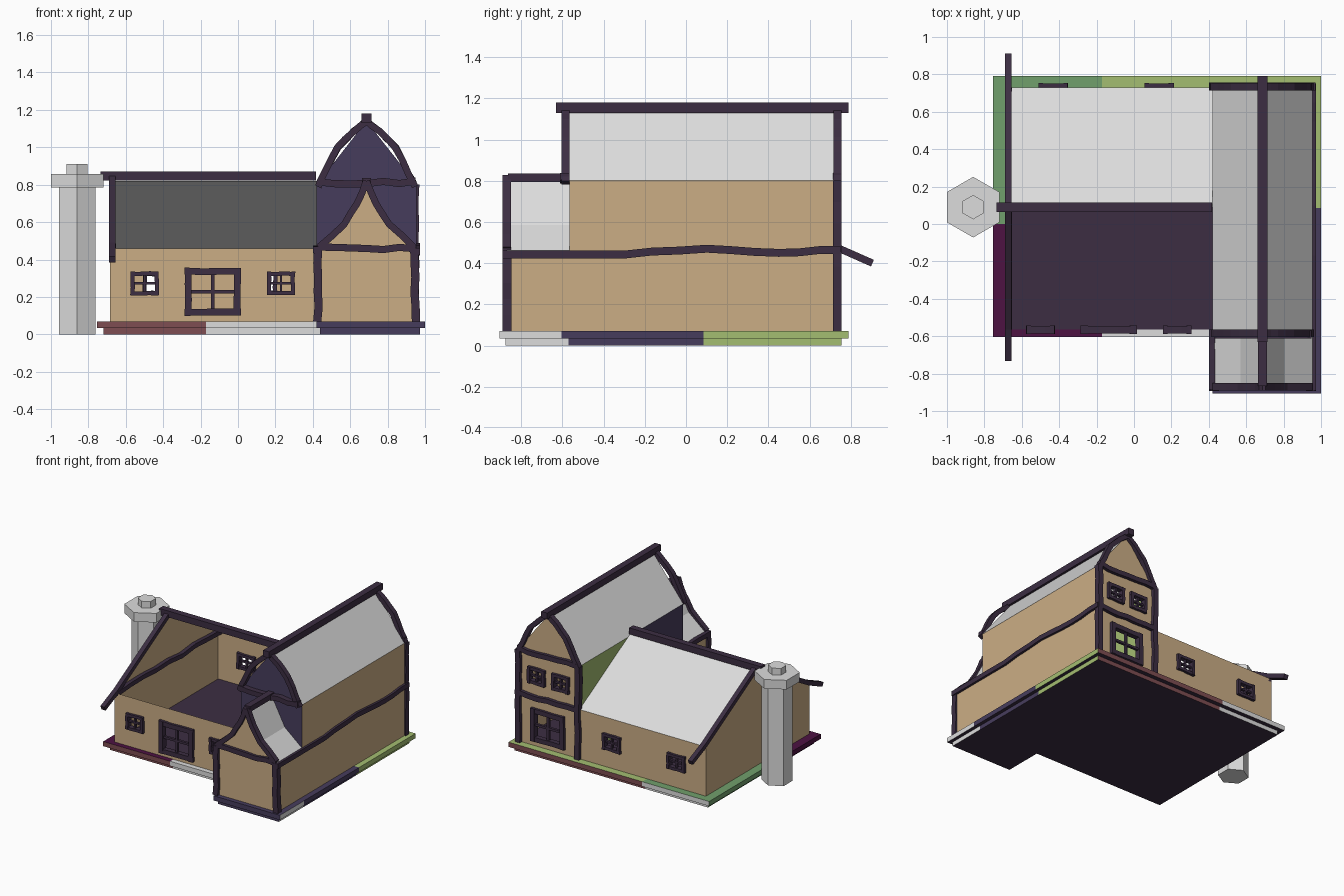
import bpy, random
from mathutils import Vector

if "Cube" in bpy.data.objects:
    bpy.data.objects.remove(bpy.data.objects["Cube"])

random.seed(4)

# ---- flat colours (linear) ----
COLOURS = {
    "tan_plaster": (0.60, 0.42, 0.235), "dark_timber": (0.045, 0.027, 0.055),
    "light_grey": (0.72, 0.72, 0.72), "blue_purple": (0.062, 0.046, 0.108),
    "yellow_green": (0.37, 0.51, 0.165), "mid_green": (0.165, 0.35, 0.15),
    "magenta": (0.075, 0.006, 0.055), "red_brown": (0.21, 0.075, 0.085),
}
MATS = {}
for n, c in COLOURS.items():
    MATS[n] = bpy.data.materials.new(n)
    MATS[n].diffuse_color = (*c, 1)
NAMES = list(COLOURS)
TAN, DARK, GREY, PURPLE, YGREEN, GREEN, MAGENTA, RED = NAMES


def make(name, verts, faces, mats, out=None):
    """Mesh object; faces turned towards out, mats is one name or one per face."""
    if out is not None:
        fixed = []
        for f in faces:
            a, b, c = (Vector(verts[i]) for i in f[:3])
            fixed.append(f if (b - a).cross(c - b).dot(Vector(out)) >= 0 else f[::-1])
        faces = fixed
    me = bpy.data.meshes.new(name)
    me.from_pydata([tuple(v) for v in verts], [], faces)
    used = [mats] if isinstance(mats, str) else sorted(set(mats))
    for m in used:
        me.materials.append(MATS[m])
    if not isinstance(mats, str):
        for p, m in zip(me.polygons, mats):
            p.material_index = used.index(m)
    ob = bpy.data.objects.new(name, me)
    bpy.context.collection.objects.link(ob)
    return ob


def place(axis, c, u, v):
    return (c, u, v) if axis == "x" else (u, c, v)


def wall(name, axis, c, u, v, sign, mat, holes=()):
    """Rectangular wall sheet with rectangular window openings."""
    us = sorted({*u, *(h[0] for h in holes), *(h[1] for h in holes)})
    vs = sorted({*v, *(h[2] for h in holes), *(h[3] for h in holes)})
    verts = [place(axis, c, a, b) for b in vs for a in us]
    faces, n = [], len(us)
    for j in range(len(vs) - 1):
        for i in range(n - 1):
            a, b = (us[i] + us[i + 1]) / 2, (vs[j] + vs[j + 1]) / 2
            if not any(h[0] < a < h[1] and h[2] < b < h[3] for h in holes):
                faces.append((j * n + i, j * n + i + 1, (j + 1) * n + i + 1, (j + 1) * n + i))
    make(name, verts, faces, mat, place(axis, sign, 0, 0))


def sheet(name, axis, c, pts, sign, mat):
    make(name, [place(axis, c, *p) for p in pts], [tuple(range(len(pts)))], mat,
         place(axis, sign, 0, 0))


def beam(name, pts, normal, w, d, wobble=0.0, steps=1):
    """Square timber swept along points; normal is the depth direction."""
    pts = [Vector(p) for p in pts]
    path = [a.lerp(b, k / steps) for a, b in zip(pts, pts[1:]) for k in range(steps)] + [pts[-1]]
    n = Vector(normal)
    verts, faces = [], []
    for i, p in enumerate(path):
        t = (path[min(i + 1, len(path) - 1)] - path[max(i - 1, 0)]).normalized()
        s = t.cross(n).normalized()
        p = p + s * random.uniform(-wobble, wobble)
        for a, b in ((-1, -1), (1, -1), (1, 1), (-1, 1)):
            verts.append(p + s * a * w / 2 + n * b * d / 2)
        if i:
            o = 4 * (i - 1)
            faces += [(o + k, o + (k + 1) % 4, o + 4 + (k + 1) % 4, o + 4 + k) for k in range(4)]
    e = len(verts) - 4
    faces += [(3, 2, 1, 0), (e, e + 1, e + 2, e + 3)]
    make(name, verts, faces, DARK)


def window(name, y, x0, x1, z0, z1, t, bar):
    """Timber frame with a cross bar; returns the opening."""
    a, b, c, d = x0 + t / 2, x1 - t / 2, z0 + t / 2, z1 - t / 2
    mx, mz = (a + b) / 2, (c + d) / 2
    N = (0, 1, 0)
    for i, z in enumerate((c, d)):
        beam(f"{name}_rail_{i}", [(x0, y, z), (x1, y, z)], N, t, 0.04, 0.003, 3)
    for i, x in enumerate((a, b)):
        beam(f"{name}_stile_{i}", [(x, y, z0), (x, y, z1)], N, t, 0.046, 0.003, 3)
    beam(name + "_cross_rail", [(a, y, mz), (b, y, mz)], N, bar, 0.02)
    beam(name + "_cross_stile", [(mx, y, c), (mx, y, d)], N, bar, 0.022)
    return (a, b, c, d)


# ---- L-shaped foundation, coloured by side and position ----
def slab_colour(side, x, y):
    if side == "bottom":
        return DARK
    if side == "front":
        return RED if x < -0.17 else GREY if x < 0.42 else PURPLE
    if side == "back":
        return GREY if x < -0.17 else RED
    if side == "right":
        return GREY if y < -0.6 else PURPLE if y < 0.085 else YGREEN
    if side == "left":
        return PURPLE if x > 0 else MAGENTA if y < 0 else GREEN
    if x > 0.42:
        return PURPLE if y < 0.085 else YGREEN
    if y > 0:
        return GREEN if x < -0.17 else YGREEN
    return MAGENTA if x < -0.17 else GREY


def slab(name, i, z0, z1):
    xs = [-0.755 + i, -0.17, 0.42 + i * 0.5, 1.0 - i * 0.8]
    ys = [-0.905 + i * 0.8, -0.605 + i, 0.0, 0.085, 0.79 - i]
    cells = {(a, b) for a in range(3) for b in range(4) if b or a == 2}
    verts, faces, mats = [], [], []

    def quad(side, a, b, pts):
        o = len(verts)
        verts.extend(pts)
        faces.append((o, o + 1, o + 2, o + 3))
        mats.append(slab_colour(side, (xs[a] + xs[a + 1]) / 2, (ys[b] + ys[b + 1]) / 2))

    for a, b in sorted(cells):
        x0, x1, y0, y1 = xs[a], xs[a + 1], ys[b], ys[b + 1]
        ring = [(x0, y0), (x1, y0), (x1, y1), (x0, y1)]
        quad("top", a, b, [(*p, z1) for p in ring])
        quad("bottom", a, b, [(*p, z0) for p in ring[::-1]])
        near = [("front", 0, -1), ("right", 1, 0), ("back", 0, 1), ("left", -1, 0)]
        for k, (side, da, db) in enumerate(near):
            if (a + da, b + db) not in cells:
                p, q = ring[k], ring[(k + 1) % 4]
                quad(side, a, b, [(*p, z0), (*q, z0), (*q, z1), (*p, z1)])
    make(name, verts, faces, mats)


slab("foundation_lower", 0.035, 0.0, 0.035)
slab("foundation_upper", 0.0, 0.033, 0.07)

# ---- dimensions ----
L, M, R = -0.685, 0.42, 0.955          # hall left, shared wall, wing right
F, B, E = -0.565, 0.73, -0.87          # front, back, porch front
Z0, Z1, Z2 = 0.07, 0.46, 0.80          # floor, low eaves, high eaves
RX, RY = 0.687, 0.09                   # ridge positions

# floors
for n, x0, x1, y0, y1 in (("hall_floor", L, M, F, B), ("wing_floor", M, R, E, B)):
    make(n, [(x0, y0, 0.074), (x1, y0, 0.074), (x1, y1, 0.074), (x0, y1, 0.074)],
         [(0, 1, 2, 3)], DARK, (0, 0, 1))

# ---- hall: front side of the roof is open ----
front = [window("front_small_window_left", F, -0.575, -0.425, 0.21, 0.335, 0.022, 0.013),
         window("front_large_window", F, -0.285, 0.015, 0.10, 0.355, 0.036, 0.018),
         window("front_small_window_right", F, 0.155, 0.305, 0.21, 0.335, 0.022, 0.013)]
wall("hall_front_wall", "y", F, (L, M), (Z0, Z1), -1, TAN, front)
back = [window("back_small_window_left", B, -0.51, -0.355, 0.21, 0.335, 0.022, 0.013),
        window("back_small_window_right", B, 0.055, 0.21, 0.21, 0.335, 0.022, 0.013)]
wall("hall_back_wall", "y", B, (L, M), (Z0, Z1), 1, TAN, back)
sheet("hall_gable_wall", "x", L, [(F, Z0), (B, Z0), (B, Z1), (RY, 0.82), (F, Z1)], -1, TAN)
make("hall_back_roof", [(L, RY, 0.82), (M, RY, 0.82), (M, B, Z1), (L, B, Z1)],
     [(0, 1, 2, 3)], GREY, (0, 0, 1))
beam("hall_ridge_beam", [(-0.735, RY, 0.847), (0.417, RY, 0.847)], (0, 1, 0), 0.05, 0.05)
for n, s in (("front", -1), ("back", 1)):
    beam(f"hall_{n}_rafter", [(-0.673, RY, 0.84), (-0.673, RY + s * 0.645, 0.475),
                              (-0.673, RY + s * 0.815, 0.40)], (1, 0, 0), 0.035, 0.036)
beam("hall_gable_tie", [(-0.668, F, 0.46), (-0.668, B, 0.46)], (1, 0, 0), 0.035, 0.03, 0.01, 8)

# ---- wing ----
wall("wing_right_wall", "x", R, (F, B), (Z0, Z2), 1, TAN)
wall("wing_left_wall_back", "x", M, (0.085, B), (Z0, Z2), -1, YGREEN)
wall("wing_left_wall_front", "x", M, (F, 0.085), (Z0, Z2), -1, PURPLE)
wing = [window("wing_lower_window", B, 0.545, 0.835, 0.11, 0.37, 0.036, 0.018),
        window("wing_upper_window_left", B, 0.505, 0.655, 0.56, 0.69, 0.025, 0.014),
        window("wing_upper_window_right", B, 0.715, 0.865, 0.56, 0.69, 0.025, 0.014)]
wall("wing_back_wall", "y", B, (M, R), (Z0, Z2), 1, TAN, wing)
sheet("wing_back_gable", "y", B, [(M, Z2), (R, Z2), (RX, 1.14)], 1, TAN)
sheet("wing_front_gable", "y", F, [(M, Z1), (R, Z1), (R, Z2), (RX, 1.14), (M, Z2)], -1, PURPLE)
for n, x in (("left", M), ("right", R)):
    make(f"wing_{n}_roof", [(x, F, Z2), (x, B, Z2), (RX, B, 1.14), (RX, F, 1.14)],
         [(0, 1, 2, 3)], GREY, (0, 0, 1))
beam("wing_ridge_beam", [(RX, -0.63, 1.155), (RX, 0.79, 1.155)], (1, 0, 0), 0.05, 0.052)

# ---- front porch with flared roof ----
wall("porch_front_wall", "y", E, (M, R), (Z0, Z1), -1, TAN)
wall("porch_right_wall", "x", R, (E, F), (Z0, Z1), 1, TAN)
wall("porch_left_wall", "x", M, (E, F), (Z0, Z1), -1, TAN)
sheet("porch_gable", "y", E, [(M, Z1), (R, Z1), (0.805, 0.585), (RX, 0.81), (0.57, 0.585)], -1, TAN)
for n, x, k in (("left", M, 0.57), ("right", R, 0.805)):
    make(f"porch_{n}_roof", [(p, y, z) for p, z in ((x, Z1), (k, 0.585), (RX, 0.81)) for y in (E, F)],
         [(0, 1, 3, 2), (2, 3, 5, 4)], GREY, (0, 0, 1))
beam("porch_ridge_beam", [(RX, -0.865, 0.815), (RX, F, 0.815)], (1, 0, 0), 0.042, 0.05)

# ---- wing and porch timbers ----
N = (0, 1, 0)
for n, s in (("left", -1), ("right", 1)):
    ex = RX + s * 0.26
    for side, y in (("front", -0.585), ("back", B + 0.005)):
        beam(f"wing_{side}_{n}_rafter", [(ex, y, 0.79), (RX + s * 0.225, y, 0.86),
             (RX + s * 0.155, y, 1.0), (RX + s * 0.07, y, 1.085), (RX, y, 1.14)], N, 0.036, 0.04, 0.003, 2)
    beam(f"porch_{n}_rafter", [(RX + s * 0.255, E, 0.465), (RX + s * 0.12, E, 0.588),
         (RX + s * 0.05, E, 0.70), (RX, E, 0.82)], N, 0.036, 0.042, 0.003, 2)
    beam(f"porch_{n}_post", [(ex, E, Z0), (ex, E, Z1)], N, 0.044, 0.044, 0.005, 5)
    beam(f"wing_back_{n}_post", [(ex, B + 0.005, Z0), (ex, B + 0.005, Z2)], N, 0.042, 0.042, 0.005, 7)
for n, y, z in (("porch_front_tie", E, 0.46), ("wing_front_tie", -0.59, 0.812),
                ("wing_back_lower_tie", B + 0.005, 0.46), ("wing_back_upper_tie", B + 0.005, 0.81)):
    beam(n, [(M + 0.01, y, z), (R - 0.005, y, z)], N, 0.038, 0.042, 0.009, 6)
beam("wing_right_tie", [(R, -0.89, 0.445), (R, -0.3, 0.445), (R, 0.1, 0.47), (R, 0.45, 0.452),
                        (R, 0.75, 0.465)], (1, 0, 0), 0.038, 0.036, 0.004, 3)
beam("porch_left_tie", [(M, -0.885, 0.455), (M, F, 0.455)], (1, 0, 0), 0.036, 0.036, 0.006, 4)


# ---- hexagonal chimney ----
def hexagon(name, r, z0, z1):
    ring = [(-0.86 + r * x, 0.09 + r * y) for x, y in
            ((0, 1), (-0.866, 0.5), (-0.866, -0.5), (0, -1), (0.866, -0.5), (0.866, 0.5))]
    make(name, [(*p, z) for z in (z0, z1) for p in ring],
         [(5, 4, 3, 2, 1, 0), (6, 7, 8, 9, 10, 11)] +
         [(k, (k + 1) % 6, 6 + (k + 1) % 6, 6 + k) for k in range(6)], GREY)


hexagon("chimney_shaft", 0.112, 0.0, 0.79)
hexagon("chimney_cap", 0.162, 0.785, 0.857)
hexagon("chimney_pot", 0.065, 0.855, 0.91)

for m in bpy.data.materials:
    if m.users and not m.is_grease_pencil:
        m.use_nodes = True
        m.node_tree.nodes["Principled BSDF"].inputs["Base Color"].default_value = m.diffuse_color
